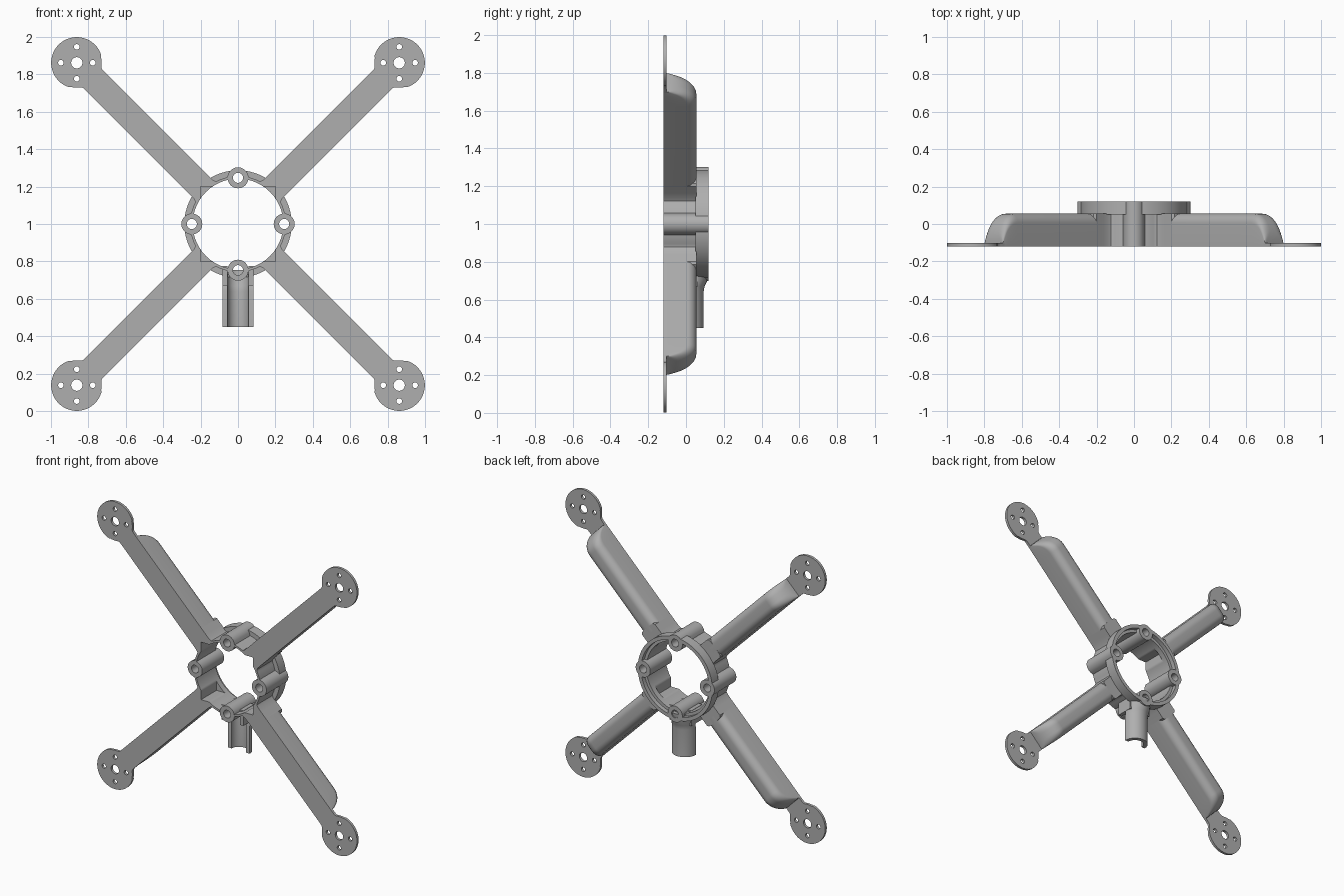
import bpy, bmesh
from math import sin, cos, pi, sqrt, exp, log, radians, atan2

if "Cube" in bpy.data.objects:
    bpy.data.objects.remove(bpy.data.objects["Cube"])

grey = bpy.data.materials.new("matte_grey")
grey.use_nodes = True
GREY = (0.43, 0.43, 0.43, 1)
grey.diffuse_color = GREY
grey.node_tree.nodes["Principled BSDF"].inputs["Base Color"].default_value = GREY

FRONT, ARM_BACK, BACK = -0.12, 0.055, 0.12
HALF = 0.07          # half width of an arm
BOSS_D, BOSS_R = 0.247, 0.056
BOSSES = [(BOSS_D * x, 1 + BOSS_D * z) for x, z in ((1, 0), (0, 1), (-1, 0), (0, -1))]


def loft(bm, loops, cyclic=False):
    """Bridge point loops; cap the ends, or join last to first."""
    rows = [[bm.verts.new(p) for p in loop] for loop in loops]
    n = len(rows[0])
    for a, b in zip(rows, rows[1:] + (rows[:1] if cyclic else [])):
        for i in range(n):
            j = (i + 1) % n
            bm.faces.new((a[i], a[j], b[j], b[i]))
    if not cyclic:
        bm.faces.new(rows[0])
        bm.faces.new(rows[-1])


def finish(name, bm):
    bmesh.ops.recalc_face_normals(bm, faces=bm.faces)
    mesh = bpy.data.meshes.new(name)
    bm.to_mesh(mesh)
    bm.free()
    mesh.materials.append(grey)
    ob = bpy.data.objects.new(name, mesh)
    bpy.context.collection.objects.link(ob)
    return ob


def polar(radius, y, centre, n):
    f = radius if callable(radius) else (lambda a: radius)
    return [(centre[0] + f(a) * cos(a), y, centre[1] + f(a) * sin(a))
            for a in (2 * pi * i / n for i in range(n))]


def ring(name, outer, inner, y0, y1, centre=(0, 1), n=192):
    bm = bmesh.new()
    loft(bm, [polar(r, y, centre, n) for r, y in
              ((outer, y0), (outer, y1), (inner, y1), (inner, y0))], cyclic=True)
    return finish(name, bm)


def box(bm, x0, x1, y0, y1, z0, z1):
    loft(bm, [[(x0, y0, z), (x1, y0, z), (x1, y1, z), (x0, y1, z)] for z in (z0, z1)])


def cut(ob, bm):
    """Subtract the cutter mesh from the object."""
    cutter = finish("cutter", bm)
    cutter.hide_render = True
    mod = ob.modifiers.new("cut", "BOOLEAN")
    mod.operation, mod.solver, mod.object = "DIFFERENCE", "EXACT", cutter
    bpy.ops.object.select_all(action="DESELECT")
    bpy.context.view_layer.objects.active = ob
    ob.select_set(True)
    bpy.ops.object.modifier_apply(modifier=mod.name)
    bpy.data.objects.remove(cutter)


def drill(ob, centres, r):
    bm = bmesh.new()
    for c in centres:
        loft(bm, [polar(r, y, c, 24) for y in (-0.3, 0.3)])
    cut(ob, bm)


def smooth_max(k, *values):
    return k * log(sum(exp(v / k) for v in values))


# Outlines of the hub
def hub_outer(a):
    a = abs((a + pi / 4) % (pi / 2) - pi / 4)     # angle from nearest boss
    arm = min(0.37, HALF / max(sin(pi / 4 - a), 0.01))
    wall = smooth_max(0.012, 0.256, arm)
    gap = BOSS_R ** 2 - (BOSS_D * sin(a)) ** 2
    boss = BOSS_D * cos(a) + sqrt(gap) if gap > 0 else 0
    return smooth_max(0.005, wall, boss) if boss else wall


def hub_inner(a):
    return max(0.242, 0.2 / max(abs(cos(a)), abs(sin(a))))


parts = []

# Hub wall, open at the bottom for the cable channel
hub = ring("hub_wall", hub_outer, hub_inner, FRONT, ARM_BACK)
drill(hub, BOSSES, 0.04)
slot = bmesh.new()
box(slot, -0.057, 0.057, -0.2, 0.2, 0.65, 0.81)
cut(hub, slot)
parts.append(hub)

# Stepped ring on the back
for name, inner, y1 in (("back_rim", 0.262, BACK), ("back_ledge", 0.242, 0.09)):
    rim = ring(name, 0.287, inner, ARM_BACK - 0.005, y1)
    drill(rim, BOSSES, 0.04)
    parts.append(rim)

# Screw bosses
for label, c in zip(("left", "top", "right", "bottom"), BOSSES):
    parts.append(ring(label + "_boss", BOSS_R, 0.027, FRONT, BACK, c, 40))


# Arms with rounded backs and tips, and motor mounts
def arm_section(dx, dz, s, back):
    r = min(0.05, (back - FRONT) * 0.6)
    pts = [(-HALF, FRONT)]
    pts += [(-HALF + r - r * cos(t), back - r + r * sin(t))
            for t in (pi / 2 * i / 8 for i in range(9))]
    pts += [(-w, y) for w, y in reversed(pts)]
    return [(dx * s - dz * w, y, 1 + dz * s + dx * w) for w, y in pts]


def mount_outer(direction):
    def f(a):
        d = abs((a - direction + pi) % (2 * pi) - pi)
        if d > pi / 3:
            return 0.137
        return smooth_max(0.006, 0.133, min(0.21, HALF / max(sin(d), 0.01)))
    return f


for label, sx, sz in (("upper_left", 1, 1), ("upper_right", -1, 1),
                      ("lower_left", 1, -1), ("lower_right", -1, -1)):
    dx, dz = sx * sqrt(0.5), sz * sqrt(0.5)
    bm = bmesh.new()
    tip = [pi / 2 * i / 12 for i in range(13)]
    loft(bm, [arm_section(dx, dz, 0.33, ARM_BACK)] +
         [arm_section(dx, dz, 0.95 + 0.11 * sin(t), -0.10 + 0.155 * cos(t)) for t in tip])
    parts.append(finish(label + "_arm", bm))

    c = (0.862 * sx, 1 + 0.862 * sz)
    mount = ring(label + "_motor_mount", mount_outer(atan2(-dz, -dx)), 0.03,
                 FRONT, FRONT + 0.018, c, 96)
    drill(mount, [(c[0] + 0.085 * x, c[1] + 0.085 * z)
                  for x, z in ((1, 0), (0, 1), (-1, 0), (0, -1))], 0.015)
    parts.append(mount)

# Half-pipe cable channel, flaring into the back ring
bm = bmesh.new()
arc = [pi * i / 24 for i in range(25)]
loft(bm, [[(0.083 * cos(t), cy + 0.083 * sin(t), z) for t in arc] +
          [(0.056 * cos(t), cy + 0.056 * sin(t), z) for t in reversed(arc)]
          for z, cy in ((0.45, 0.01), (0.64, 0.01), (0.67, 0.015), (0.70, 0.03), (0.755, 0.035))])
parts.append(finish("cable_channel", bm))

# Side walls joining the channel to the hub
for label, s in (("left", 1), ("right", -1)):
    bm = bmesh.new()
    box(bm, 0.056 * s, 0.083 * s, -0.06, 0.06, 0.67, 0.775)
    parts.append(finish(label + "_channel_wall", bm))

# Smooth the curved faces, keep the edges sharp
bpy.ops.object.select_all(action="DESELECT")
for ob in parts:
    ob.select_set(True)
bpy.context.view_layer.objects.active = parts[0]
bpy.ops.object.shade_smooth_by_angle(angle=radians(30))
